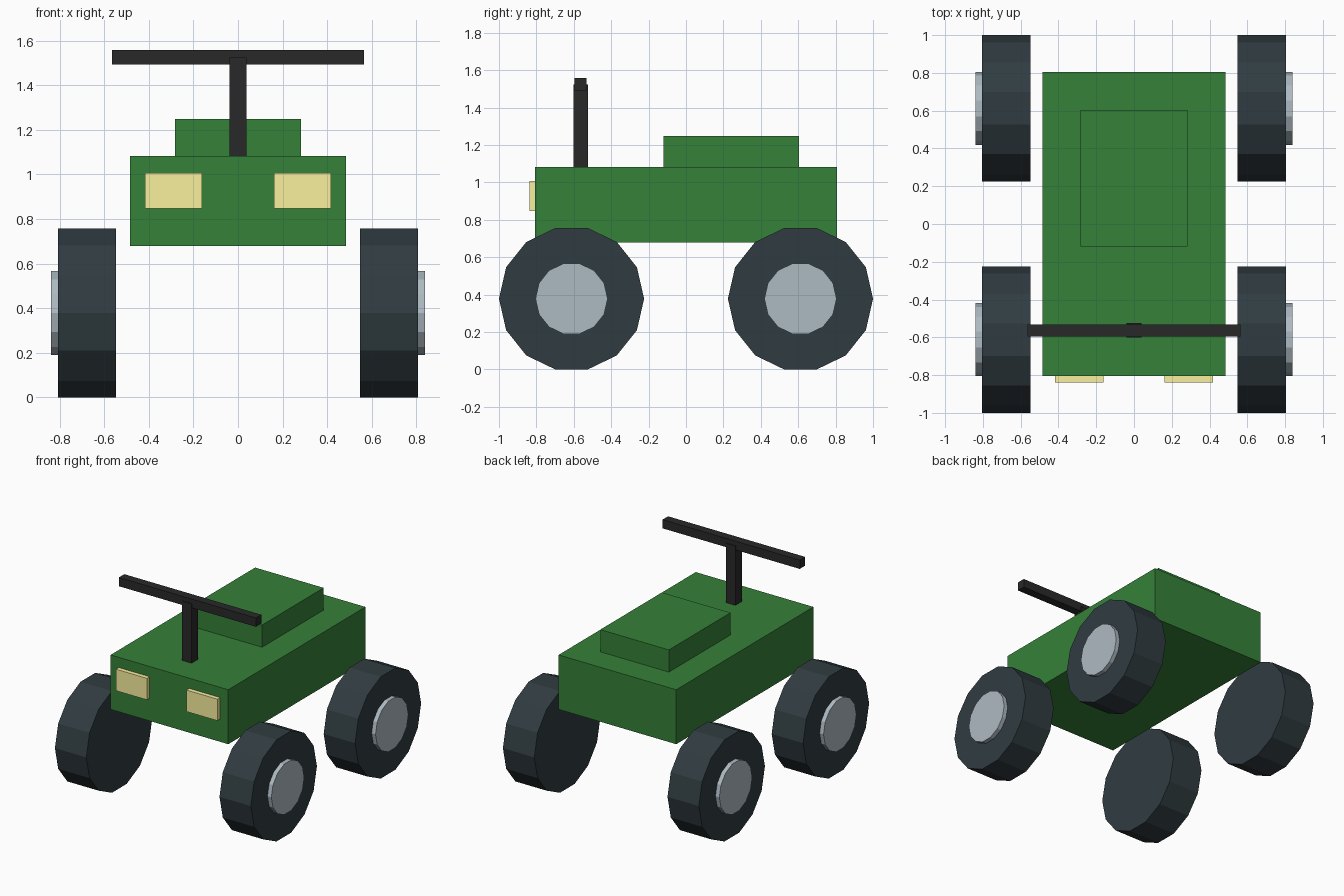
import bpy
import math

if "Cube" in bpy.data.objects:
    bpy.data.objects.remove(bpy.data.objects["Cube"])


def material(name, rgb):
    mat = bpy.data.materials.new(name)
    mat.diffuse_color = (*rgb, 1)
    mat.use_nodes = True
    mat.node_tree.nodes["Principled BSDF"].inputs["Base Color"].default_value = mat.diffuse_color
    return mat


green = material("green_paint", (0.036, 0.22, 0.04))
black = material("black_bar", (0.022, 0.022, 0.022))
rubber = material("rubber", (0.03, 0.045, 0.052))
metal = material("hub_metal", (0.42, 0.49, 0.54))
yellow = material("lamp_yellow", (0.95, 0.87, 0.34))


def box(name, x, y, z, mat):
    """Box spanning the (low, high) ranges given for each axis."""
    spans = (x, y, z)
    bpy.ops.mesh.primitive_cube_add(size=1, location=[(a + b) / 2 for a, b in spans])
    obj = bpy.context.object
    obj.name = name
    obj.scale = [b - a for a, b in spans]
    bpy.ops.object.transform_apply(location=False, rotation=False, scale=True)
    obj.data.materials.append(mat)


def disc(name, radius, x, y, z, mat):
    """14-sided cylinder along x, with corners pointing forward and back."""
    bpy.ops.mesh.primitive_cylinder_add(
        vertices=14, radius=radius, depth=abs(x[1] - x[0]),
        location=((x[0] + x[1]) / 2, y, z), rotation=(0, math.pi / 2, 0))
    obj = bpy.context.object
    obj.name = name
    bpy.ops.object.transform_apply(location=False, rotation=True, scale=False)
    obj.data.materials.append(mat)


# Body and seat
box("body", (-0.484, 0.484), (-0.806, 0.806), (0.678, 1.083), green)
box("seat", (-0.282, 0.282), (-0.12, 0.604), (1.083, 1.248), green)

# Steering post and handlebar
box("steering_post", (-0.039, 0.039), (-0.602, -0.524), (1.083, 1.524), black)
box("handlebar", (-0.564, 0.564), (-0.595, -0.531), (1.492, 1.557), black)

for side, s in (("left", -1), ("right", 1)):
    # Headlights
    box(f"headlight_{side}", sorted((s * 0.162, s * 0.417)), (-0.838, -0.806), (0.847, 1.007), yellow)
    # Tyres with protruding hubs
    for end, y in (("front", -0.612), ("rear", 0.612)):
        disc(f"tyre_{end}_{side}", 0.388, (s * 0.548, s * 0.806), y, 0.378, rubber)
        disc(f"hub_{end}_{side}", 0.193, (s * 0.552, s * 0.838), y, 0.378, metal)
